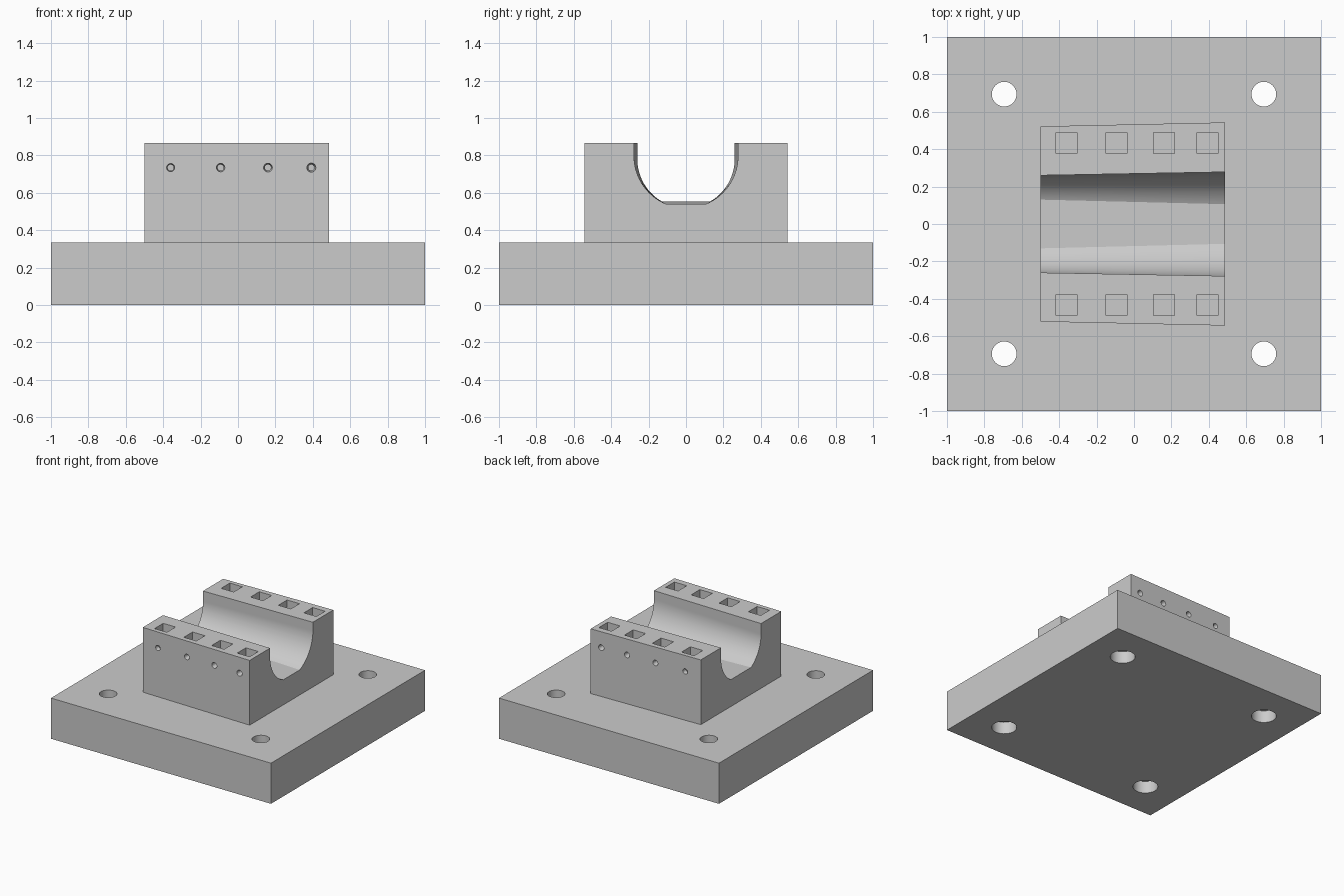
import bpy, bmesh, math
from mathutils import Matrix, Vector

if "Cube" in bpy.data.objects:
    bpy.data.objects.remove(bpy.data.objects["Cube"], do_unlink=True)

grey = bpy.data.materials.new("plain_grey")
grey.use_nodes = True
colour = (0.6, 0.6, 0.6, 1)
grey.diffuse_color = colour
grey.node_tree.nodes["Principled BSDF"].inputs["Base Color"].default_value = colour

PLATE_TOP, BLOCK_TOP = 0.334, 0.866
LEFT_END, RIGHT_END = -0.5, 0.486
SLOTS = (-0.36, -0.093, 0.16, 0.392)


def make(name, bm):
    bmesh.ops.recalc_face_normals(bm, faces=bm.faces)
    mesh = bpy.data.meshes.new(name)
    bm.to_mesh(mesh)
    bm.free()
    obj = bpy.data.objects.new(name, mesh)
    bpy.context.collection.objects.link(obj)
    mesh.materials.append(grey)
    return obj


def add_box(bm, centre, size):
    m = Matrix.Translation(centre) @ Matrix.Diagonal((*size, 1))
    bmesh.ops.create_cube(bm, size=1, matrix=m)


def add_rod(bm, start, end, r1, r2, sides=48):
    start, end = Vector(start), Vector(end)
    axis = end - start
    m = Matrix.Translation((start + end) / 2) @ axis.to_track_quat("Z", "Y").to_matrix().to_4x4()
    bmesh.ops.create_cone(bm, cap_ends=True, segments=sides, radius1=r1, radius2=r2,
                          depth=axis.length, matrix=m)


def loft(bm, x0, section0, x1, section1):
    a = [bm.verts.new((x0, y, z)) for y, z in section0]
    b = [bm.verts.new((x1, y, z)) for y, z in section1]
    bm.faces.new(a)
    bm.faces.new(b[::-1])
    for i in range(len(a)):
        j = (i + 1) % len(a)
        bm.faces.new((a[j], a[i], b[i], b[j]))


def cut(obj, bm):
    cutter = make("cutter", bm)
    cutter.hide_render = True
    mod = obj.modifiers.new("cut", "BOOLEAN")
    mod.operation, mod.solver, mod.object = "DIFFERENCE", "EXACT", cutter
    bpy.context.view_layer.objects.active = obj
    bpy.ops.object.modifier_apply(modifier=mod.name)
    bpy.data.objects.remove(cutter, do_unlink=True)


def finish(obj):
    bpy.ops.object.select_all(action="DESELECT")
    obj.select_set(True)
    bpy.context.view_layer.objects.active = obj
    bpy.ops.object.shade_smooth_by_angle(angle=math.radians(25))


# Base plate with four bolt holes, counterbored from below
bm = bmesh.new()
add_box(bm, (0, 0, PLATE_TOP / 2), (2, 2, PLATE_TOP))
plate = make("base_plate", bm)
for top, radius in ((0.5, 0.066), (0.1, 0.094)):
    bm = bmesh.new()
    for x in (-0.694, 0.694):
        for y in (-0.694, 0.694):
            add_rod(bm, (x, y, -0.1), (x, y, top), radius, radius)
    cut(plate, bm)
finish(plate)


# Tapered cradle block
def block_section(half):
    return [(-half, PLATE_TOP), (half, PLATE_TOP), (half, BLOCK_TOP), (-half, BLOCK_TOP)]


bm = bmesh.new()
loft(bm, LEFT_END, block_section(0.522), RIGHT_END, block_section(0.543))
block = make("cradle_block", bm)


# Tapered round channel with a flat floor
def channel_section(radius, centre, floor, steps=40):
    low = math.asin((centre - floor) / radius)
    arc = [(radius * math.cos(low * i / steps), centre - radius * math.sin(low * i / steps))
           for i in range(steps + 1)]
    side = [(radius, 1)] + arc
    return side + [(-y, z) for y, z in reversed(side)]


bm = bmesh.new()
loft(bm, LEFT_END - 0.001, channel_section(0.26, 0.78, 0.555),
     RIGHT_END + 0.001, channel_section(0.278, 0.797, 0.54))
cut(block, bm)

# Square pockets in the top of both walls
bm = bmesh.new()
for x in SLOTS:
    for side in (-1, 1):
        add_box(bm, (x, side * 0.433, 0.8), (0.113, 0.113, 0.4))
cut(block, bm)

# Small tapered side holes leading into the pockets
bm = bmesh.new()
for x in SLOTS:
    for side in (-1, 1):
        add_rod(bm, (x, side * 0.56, 0.735), (x, side * 0.46, 0.735), 0.027, 0.012, 24)
cut(block, bm)
finish(block)
